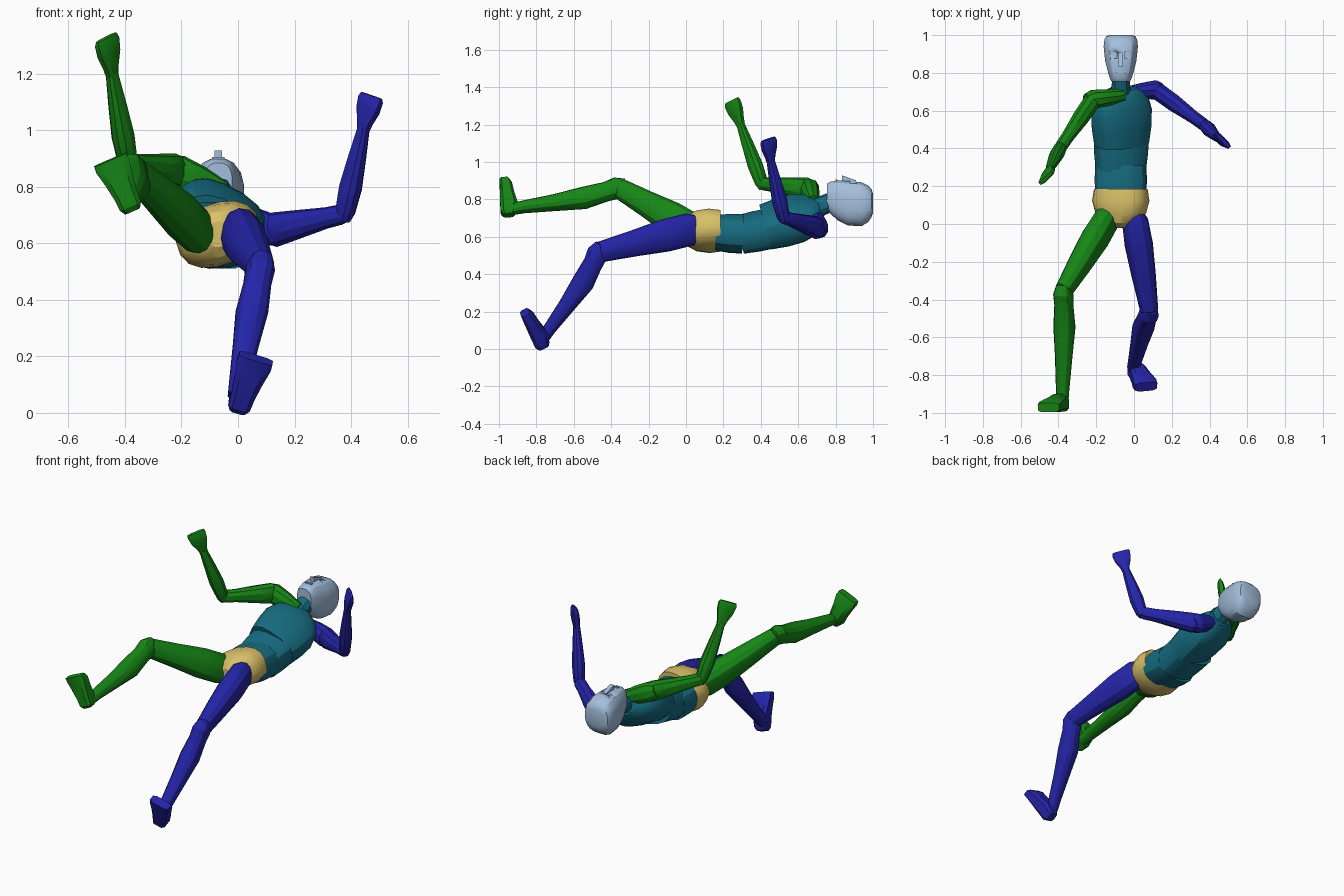
import bpy, bmesh, math
from mathutils import Vector as V


def colour(name, rgb):
    m = bpy.data.materials.new(name)
    m.diffuse_color = (*rgb, 1)
    return m


GREEN = colour("green", (.008, .24, .008))
BLUE = colour("blue", (.018, .018, .40))
TEAL = colour("teal", (.008, .15, .22))
SAND = colour("sand", (.70, .53, .14))
PALE = colour("pale blue", (.37, .52, .72))


def finish(name, bm, mat):
    bmesh.ops.recalc_face_normals(bm, faces=bm.faces)
    me = bpy.data.meshes.new(name)
    bm.to_mesh(me)
    bm.free()
    ob = bpy.data.objects.new(name, me)
    bpy.context.collection.objects.link(ob)
    if mat:
        me.materials.append(mat)
    bpy.ops.object.select_all(action='DESELECT')
    bpy.context.view_layer.objects.active = ob
    ob.select_set(True)
    bpy.ops.object.shade_smooth_by_angle(angle=math.radians(28))
    return ob


def loft(name, a, b, front, rings, mat, sides=10, power=2.2):
    """Rings (t, half width, half depth, shift to the front) from a to b."""
    a, b = V(a), V(b)
    d = (b - a).normalized()
    f = V(front)
    f = (f - d * f.dot(d)).normalized()
    s = d.cross(f)
    bm = bmesh.new()
    loops = []
    for t, w, dep, off in rings:
        loop = []
        for i in range(sides):
            q = 2 * math.pi * (i + .5) / sides
            c, n = math.cos(q), math.sin(q)
            x = math.copysign(abs(c) ** (2 / power), c) * w
            y = math.copysign(abs(n) ** (2 / power), n) * dep + off
            loop.append(bm.verts.new(a.lerp(b, t) + s * x + f * y))
        loops.append(loop)
    for p, q in zip(loops, loops[1:]):
        for i in range(sides):
            j = (i + 1) % sides
            bm.faces.new((p[i], p[j], q[j], q[i]))
    bm.faces.new(loops[0])
    bm.faces.new(loops[-1])
    return finish(name, bm, mat)


def box(name, centre, size, mat=None):
    bm = bmesh.new()
    bmesh.ops.create_cube(bm, size=1)
    for v in bm.verts:
        v.co = V(centre) + V([p * q for p, q in zip(v.co, size)])
    return finish(name, bm, mat)


# Torso: four separate shells, twisting from pelvis to chest
loft("pelvis", (-.07, .185, .632), (-.07, -.02, .632), (-.31, 0, .95),
     [(0, .143, .103, 0), (.3, .153, .11, 0), (.62, .135, .103, 0),
      (.88, .085, .08, 0), (1, .04, .045, 0)], SAND, 16, 2.4)
loft("abdomen", (-.07, .16, .622), (-.07, .305, .615), (-.05, -.05, 1),
     [(0, .135, .095, 0), (.5, .14, .104, 0), (1, .136, .105, 0)], TEAL, 16, 2.5)
loft("waist", (-.07, .29, .612), (-.067, .455, .645), (.22, 0, 1),
     [(0, .133, .1, 0), (.5, .142, .105, 0), (1, .146, .104, 0)], TEAL, 16, 2.5)
loft("chest", (-.066, .425, .652), (-.066, .72, .735), (.45, 0, .89),
     [(0, .15, .105, 0), (.3, .164, .112, 0), (.58, .168, .11, 0),
      (.8, .15, .095, 0), (.93, .115, .075, .005), (1, .075, .055, .01)], TEAL, 16, 2.5)
loft("neck", (-.07, .67, .745), (-.07, .80, .795), (0, 0, 1),
     [(0, .06, .06, 0), (.5, .05, .052, 0), (1, .05, .052, 0)], TEAL)

# Head: lies on its back, crown towards +y, face up
head = loft("head", (-.07, .755, .78), (-.07, 1.0, .78), (0, 0, 1),
            [(0, .05, .072, .033), (.06, .058, .085, .03), (.22, .07, .107, .015),
             (.45, .084, .121, 0), (.75, .092, .119, -.006), (.9, .088, .098, -.004),
             (.97, .08, .075, 0), (1, .062, .05, 0)], PALE, 16, 2.7)
for side, x in (("right", -.115), ("left", -.025)):
    cutter = box(side + "_eye_cutter", (x, .894, .918), (.048, .034, .065))
    cutter.hide_render = True
    cutter.hide_set(True)
    cut = head.modifiers.new(side + " eye", 'BOOLEAN')
    cut.operation = 'DIFFERENCE'
    cut.object = cutter
nose = box("nose", (-.07, .872, .895), (.026, .074, .04), PALE)
for v in nose.data.vertices:
    if v.co.z > .9:
        v.co.z = .928 if v.co.y < .86 else .902
box("mouth", (-.07, .805, .888), (.045, .012, .036), PALE)

# Arms: shoulder pad, upper arm, forearm, hand
ARMS = {
    "right": (GREEN, (-.06, .68, .785), (-.215, .66, .855), (-.39, .405, .885),
              (-.447, .29, 1.205), (-.465, .245, 1.325), (.7, -.7, 0)),
    "left": (BLUE, (-.01, .70, .70), (.115, .71, .645), (.378, .52, .705),
             (.445, .452, 1.01), (.472, .44, 1.12), (.7, .7, 0)),
}
for side, (mat, root, shoulder, elbow, wrist, tip, palm) in ARMS.items():
    loft(side + "_shoulder", root, shoulder, (0, 0, 1),
         [(0, .035, .04, 0), (.5, .045, .055, 0), (1, .052, .06, 0), (1.25, .035, .04, 0)], mat)
    loft(side + "_upper_arm", shoulder, elbow, (0, 0, 1),
         [(-.06, .035, .045, 0), (.05, .048, .062, 0), (.35, .047, .052, 0),
          (.75, .036, .038, 0), (.95, .035, .036, 0), (1.06, .022, .022, 0)], mat)
    loft(side + "_forearm", elbow, wrist, palm,
         [(-.08, .024, .024, 0), (.02, .036, .034, 0), (.3, .043, .038, 0),
          (.65, .034, .03, 0), (1, .023, .02, 0)], mat)
    loft(side + "_hand", wrist, tip, palm,
         [(-.08, .024, .018, 0), (.15, .03, .021, 0), (.55, .05, .023, 0),
          (.9, .057, .018, 0), (1.03, .052, .01, 0)], mat, 8, 3)

# Legs: thigh, shin with calf behind, foot
LEGS = {
    "right": (GREEN, (-.135, .04, .635), (-.37, -.35, .855), (-.378, -.895, .755),
              (-.4, 0, 1), (-.378, -.948, .725), (-.45, -.965, .89), (0, -1, 0)),
    "left": (BLUE, (.002, .04, .645), (.08, -.455, .52), (0, -.745, .085),
             (.25, -.4, 1), (.002, -.765, .02), (.062, -.853, .19), (0, -1, -.3)),
}
for side, (mat, hip, knee, ankle, front, heel, toe, sole) in LEGS.items():
    loft(side + "_thigh", hip, knee, front,
         [(-.06, .045, .065, 0), (.04, .068, .088, 0), (.3, .074, .088, 0),
          (.65, .063, .07, 0), (.9, .052, .06, 0), (1, .048, .056, 0),
          (1.05, .03, .035, 0)], mat, 12)
    loft(side + "_shin", knee, ankle, front,
         [(-.06, .035, .04, .012), (.04, .053, .058, .01), (.15, .05, .053, 0),
          (.36, .058, .06, -.012), (.65, .046, .045, -.008), (.95, .036, .034, 0),
          (1.06, .032, .032, 0)], mat, 12)
    loft(side + "_foot", heel, toe, sole,
         [(-.06, .03, .03, 0), (.05, .042, .043, 0), (.3, .045, .048, -.006),
          (.6, .054, .04, -.002), (.9, .066, .034, 0), (1.04, .064, .026, .006)], mat, 8, 4)
